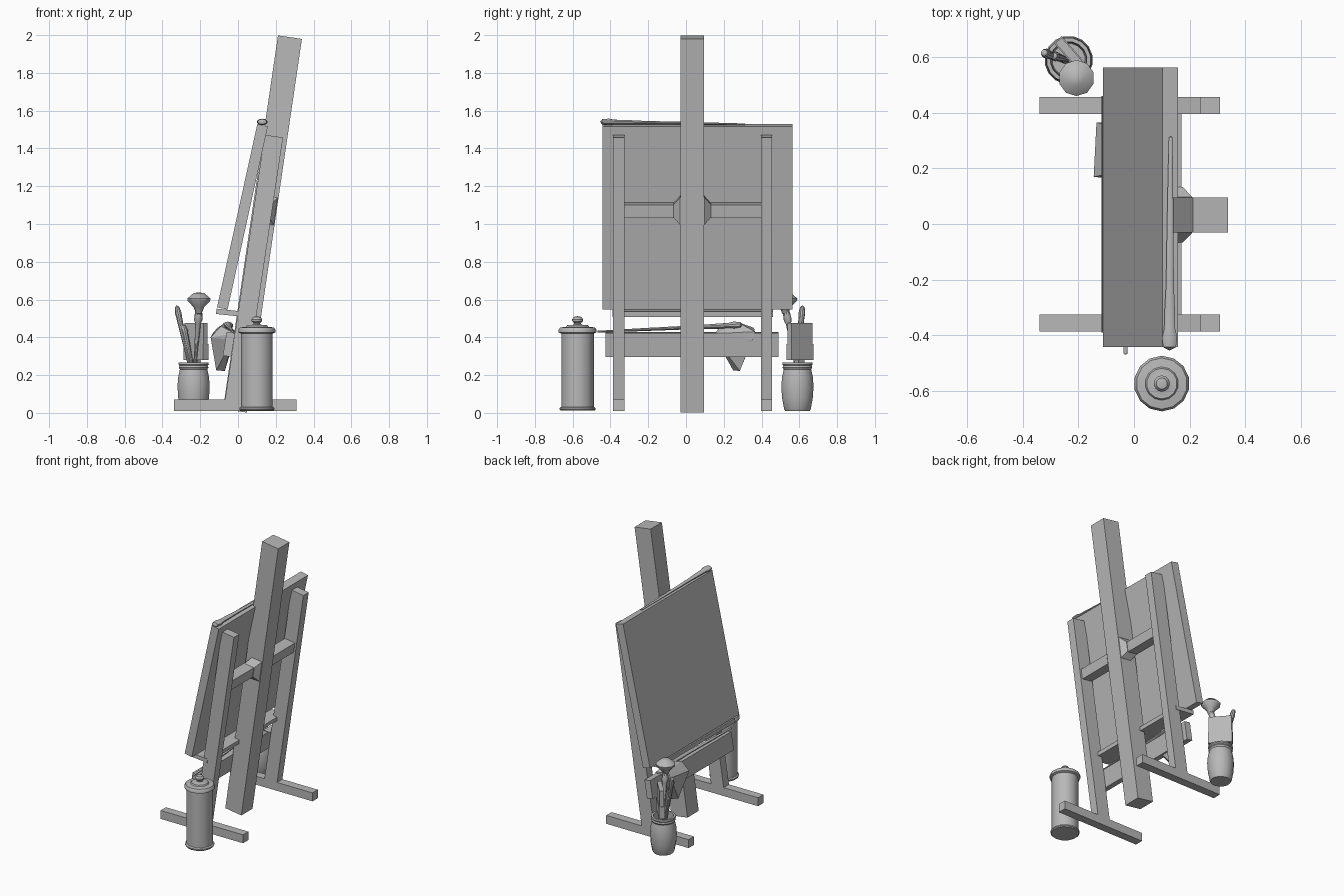
import bpy, bmesh, math
from mathutils import Vector, Matrix

grey = bpy.data.materials.new("plain grey")
grey.diffuse_color = (0.48, 0.48, 0.48, 1)


def finish(name, bm, smooth=False):
    bmesh.ops.recalc_face_normals(bm, faces=bm.faces)
    me = bpy.data.meshes.new(name)
    bm.to_mesh(me)
    bm.free()
    me.materials.append(grey)
    ob = bpy.data.objects.new(name, me)
    bpy.context.collection.objects.link(ob)
    if smooth:
        bpy.ops.object.select_all(action='DESELECT')
        ob.select_set(True)
        bpy.context.view_layer.objects.active = ob
        bpy.ops.object.shade_smooth_by_angle(angle=math.radians(35))
    return ob


def hull(name, pts):
    bm = bmesh.new()
    for p in pts:
        bm.verts.new(p)
    res = bmesh.ops.convex_hull(bm, input=bm.verts)
    loose = [v for v in bm.verts if not v.link_faces]
    bmesh.ops.delete(bm, geom=loose, context='VERTS')
    bmesh.ops.dissolve_limit(bm, angle_limit=0.02, verts=bm.verts, edges=bm.edges)
    return finish(name, bm)


def beam(name, a, b, depth, y0, y1):
    """Box whose axis runs a -> b in the xz plane, spanning y0..y1."""
    a, b = Vector(a), Vector(b)
    d = (b - a).normalized()
    n = Vector((-d.y, d.x)) * depth / 2
    return hull(name, [(c.x, y, c.y) for c in (a + n, a - n, b + n, b - n) for y in (y0, y1)])


def lathe(name, profile, base=(0, 0, 0), tip=None, segs=16, flat=1.0):
    """Spin (radius, height) about z; with a tip, heights are 0..1 along base -> tip."""
    m = Matrix.Translation(base)
    if tip is not None:
        d = Vector(tip) - Vector(base)
        rot = d.to_track_quat('Z', 'Y').to_matrix().to_4x4()
        m = m @ rot @ Matrix.Diagonal((1, flat, d.length, 1))
    bm = bmesh.new()
    rings = []
    for r, h in profile:
        rings.append([bm.verts.new(m @ Vector((r * math.cos(t), r * math.sin(t), h)))
                      for t in (2 * math.pi * (i + 0.5) / segs for i in range(segs))])
    for lo, hi in zip(rings, rings[1:]):
        for i in range(segs):
            j = (i + 1) % segs
            bm.faces.new((lo[i], lo[j], hi[j], hi[i]))
    bmesh.ops.remove_doubles(bm, verts=bm.verts, dist=1e-5)
    return finish(name, bm, True)


# Leaning centre post
beam("centre_post", (-0.016, 0.011), (0.275, 1.989), 0.128, -0.03, 0.096)

# Side legs on long feet
for side, yc in (("left", 0.426), ("right", -0.356)):
    beam("leg_" + side, (-0.022, 0.05), (0.19, 1.465), 0.098, yc - 0.03, yc + 0.03)
    beam("foot_" + side, (-0.34, 0.04), (0.31, 0.04), 0.06, yc - 0.03, yc + 0.03)

# Cross bar with a flared collar at the post
beam("cross_bar", (0.122, 1.038), (0.132, 1.107), 0.08, -0.34, 0.41)
hull("post_collar", [p for s in (-1, 1) for p in (
    (0.11, 0.033 + s * 0.064, 1.0), (0.19, 0.033 + s * 0.064, 0.995),
    (0.13, 0.033 + s * 0.064, 1.15), (0.21, 0.033 + s * 0.064, 1.14),
    (0.085, 0.033 + s * 0.1, 1.045), (0.165, 0.033 + s * 0.1, 1.035),
    (0.095, 0.033 + s * 0.1, 1.11), (0.175, 0.033 + s * 0.1, 1.102))])

# Canvas, the ledge under it and the lower tool board
beam("canvas", (-0.083, 0.553), (0.13, 1.523), 0.057, -0.442, 0.563)
beam("canvas_ledge", (-0.115, 0.538), (0.03, 0.522), 0.028, -0.39, 0.46)
beam("tool_board", (-0.058, 0.30), (-0.038, 0.426), 0.045, -0.425, 0.49)

# Rag draped over the board
hull("rag", [(-0.145, 0.17, 0.40), (-0.135, 0.365, 0.42), (-0.11, 0.36, 0.45),
             (-0.09, 0.18, 0.46), (-0.06, 0.275, 0.48), (-0.02, 0.155, 0.42),
             (-0.015, 0.365, 0.43), (-0.02, 0.35, 0.385), (-0.115, 0.25, 0.225),
             (-0.07, 0.285, 0.222), (-0.03, 0.16, 0.385)])

# Loose brushes on the canvas top and on the board
brush = [(0, 0), (0.007, 0.003), (0.011, 0.3), (0.015, 0.7), (0.019, 0.8),
         (0.021, 0.9), (0.029, 0.94), (0.024, 0.985), (0, 1)]
lathe("brush_on_canvas", brush, (0.132, 0.315, 1.528), (0.128, -0.455, 1.541), 10, 0.6)
lathe("brush_on_board", brush, (-0.03, -0.47, 0.43), (-0.055, 0.30, 0.465), 10, 0.7)

# Lidded canister with a knob
lathe("canister", [(0, 0.012), (0.09, 0.012), (0.095, 0.018), (0.095, 0.026), (0.086, 0.032),
                   (0.086, 0.42), (0.1, 0.426), (0.1, 0.44), (0.092, 0.452), (0.06, 0.456),
                   (0.055, 0.464), (0.03, 0.464), (0.018, 0.47), (0.018, 0.476), (0.028, 0.485),
                   (0.029, 0.495), (0.02, 0.508), (0, 0.512)], (0.1, -0.574, 0), None, 14)

# Brush jar, hollow
lathe("brush_jar", [(0, 0.01), (0.066, 0.01), (0.072, 0.02), (0.083, 0.08), (0.087, 0.14),
                    (0.083, 0.19), (0.074, 0.23), (0.08, 0.24), (0.076, 0.25), (0.082, 0.257),
                    (0.08, 0.268), (0.066, 0.268), (0.064, 0.24), (0.075, 0.14), (0.06, 0.03),
                    (0, 0.03)], (-0.235, 0.59, 0), None, 16)

# Round mop brush in the jar
lathe("mop_handle", [(0, 0), (0.01, 0.01), (0.01, 0.6), (0.015, 0.85), (0.022, 0.88),
                     (0.02, 0.95), (0.016, 1), (0, 1)],
      (-0.24, 0.62, 0.05), (-0.207, 0.528, 0.55), 10)
lathe("mop_head", [(0, 0.52), (0.015, 0.525), (0.03, 0.56), (0.062, 0.592), (0.065, 0.605),
                   (0.03, 0.634), (0, 0.638)], (-0.207, 0.525, 0), None, 10)

# Wide flat brush set diagonally in the jar
def slab(name, half_w, half_t, z0, z1):
    c = Vector((-0.222, 0.604, 0))
    u, v = Vector((0.66, -0.75, 0)), Vector((0.75, 0.66, 0))
    hull(name, [c + u * a + v * b + Vector((0, 0, z)) for a in (-half_w, half_w)
                for b in (-half_t, half_t) for z in (z0, z1)])

slab("flat_brush_bristles", 0.075, 0.015, 0.36, 0.477)
slab("flat_brush_ferrule", 0.079, 0.019, 0.28, 0.365)
slab("flat_brush_handle", 0.022, 0.011, 0.04, 0.285)

# Slim brushes leaning in the jar
slim = [(0, 0), (0.007, 0.01), (0.009, 0.5), (0.014, 0.75), (0.016, 0.88),
        (0.018, 0.92), (0.012, 0.98), (0, 1)]
lathe("slim_brush_outer", slim, (-0.215, 0.57, 0.05), (-0.325, 0.617, 0.57), 10)
lathe("slim_brush_inner", slim, (-0.2, 0.58, 0.05), (-0.29, 0.605, 0.47), 10)
